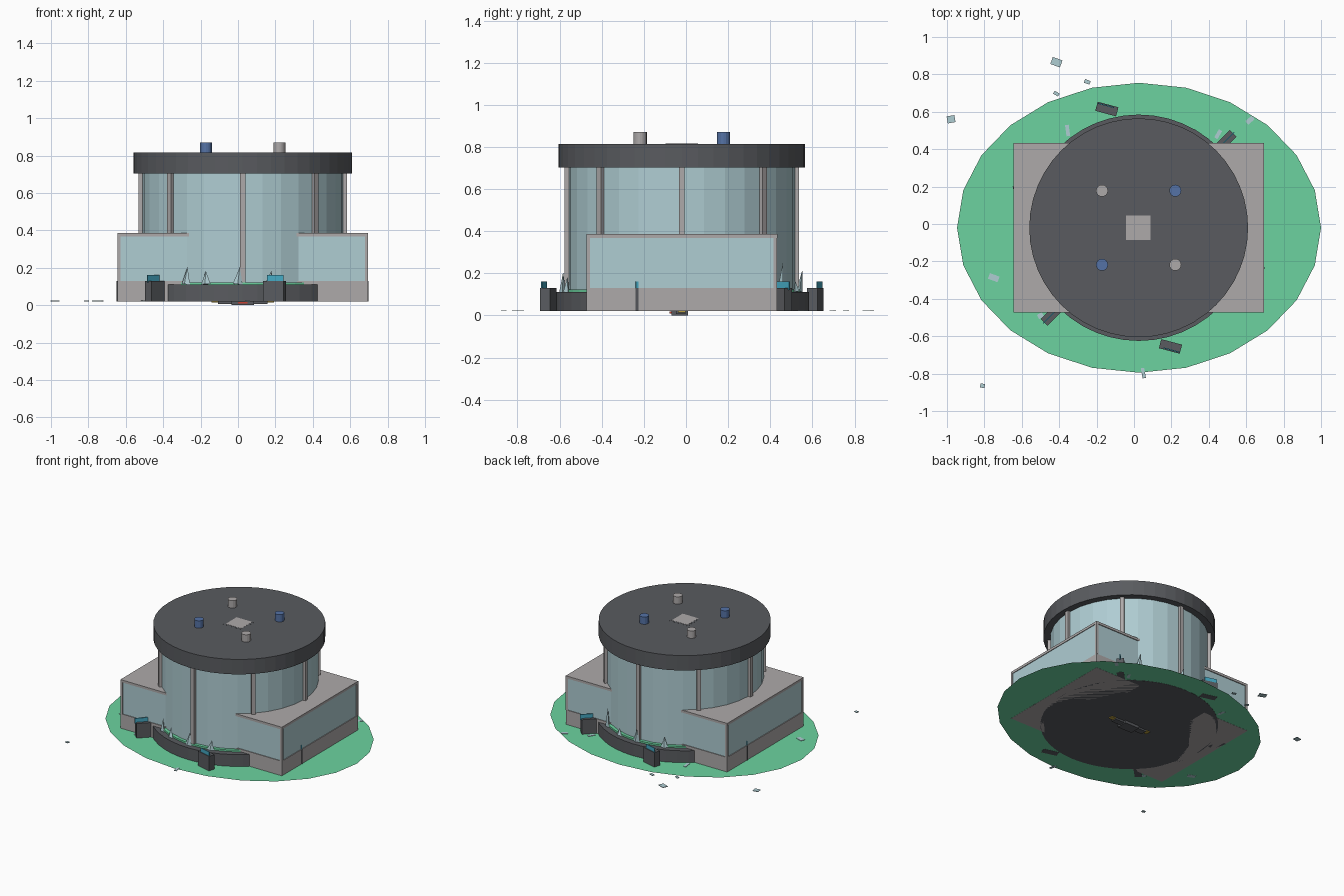
import bpy, bmesh, math, random
from mathutils import Matrix, Vector

if "Cube" in bpy.data.objects:
    bpy.data.objects.remove(bpy.data.objects["Cube"])

random.seed(4)
CX, CY, FLOOR = 0.025, -0.02, 0.02


def material(name, *rgb):
    m = bpy.data.materials.new(name)
    m.diffuse_color = (*rgb, 1)
    m.use_nodes = True
    m.node_tree.nodes["Principled BSDF"].inputs["Base Color"].default_value = m.diffuse_color
    return m


DARK = material("charcoal", 0.1, 0.105, 0.115)
GLASS = material("pale_glass", 0.43, 0.61, 0.65)
STONE = material("warm_grey", 0.42, 0.4, 0.4)
GREEN = material("green", 0.15, 0.65, 0.35)
BLUE = material("blue", 0.09, 0.17, 0.38)
CYAN = material("cyan", 0.06, 0.4, 0.55)
YELLOW = material("yellow", 0.5, 0.35, 0.05)
RED = material("red", 0.6, 0.05, 0.03)


def finish(name, bm, mat):
    mesh = bpy.data.meshes.new(name)
    bm.to_mesh(mesh)
    bm.free()
    ob = bpy.data.objects.new(name, mesh)
    bpy.context.collection.objects.link(ob)
    if mat:
        mesh.materials.append(mat)
    return ob


def box(name, x, y, z0, z1, sx, sy, mat, rot=0):
    bm = bmesh.new()
    bmesh.ops.create_cube(bm, size=1)
    bm.transform(Matrix.Diagonal((sx, sy, z1 - z0, 1)))
    ob = finish(name, bm, mat)
    ob.location = (x, y, (z0 + z1) / 2)
    ob.rotation_euler.z = rot
    return ob


def cyl(name, r, z0, z1, mat, n=48, x=CX, y=CY, r2=None, caps=True):
    bm = bmesh.new()
    bmesh.ops.create_cone(bm, cap_ends=caps, segments=n, radius1=r,
                          radius2=r if r2 is None else r2, depth=z1 - z0)
    ob = finish(name, bm, mat)
    ob.location = (x, y, (z0 + z1) / 2)
    return ob


# oval lawn sheet
bm = bmesh.new()
bmesh.ops.create_circle(bm, cap_ends=True, segments=24, radius=1)
bm.transform(Matrix.Diagonal((0.973, 0.775, 1, 1)))
lawn = finish("oval_lawn", bm, GREEN)
lawn.location = (CX + 0.002, CY, FLOOR + 0.001)

# round base, green floor, glass drum and roof
cyl("base_plinth", 0.605, FLOOR, 0.11, DARK)
cyl("green_floor", 0.56, 0.11, 0.122, GREEN)
cyl("glass_drum", 0.538, 0.12, 0.705, GLASS, n=32, caps=False)
cyl("roof", 0.585, 0.703, 0.815, DARK)
box("roof_hatch_frame", CX - 0.003, CY, 0.81, 0.8155, 0.155, 0.155, DARK)
box("roof_hatch", CX - 0.003, CY, 0.81, 0.8165, 0.13, 0.13, STONE)

# mullions around the drum
for i in range(8):
    a = i * math.pi / 4
    box(f"mullion_{i}", CX + 0.545 * math.cos(a), CY + 0.545 * math.sin(a),
        0.11, 0.703, 0.025, 0.028, STONE, a)

# roof vents
for sx in (-1, 1):
    for sy in (-1, 1):
        cyl(f"roof_vent_{sx}_{sy}", 0.032, 0.815, 0.87, BLUE if sx * sy > 0 else STONE,
            n=16, x=CX + 0.196 * sx, y=CY + 0.198 * sy)

# square side wings: solid skirt, glazing, roof slab and corner posts
for s, side in ((-1, "left"), (1, "right")):
    x = CX + s * 0.4775
    box(f"{side}_wing_skirt", x, CY, FLOOR, 0.13, 0.385, 0.905, STONE)
    box(f"{side}_wing_glass", x, CY, 0.13, 0.37, 0.375, 0.895, GLASS)
    box(f"{side}_wing_roof", x, CY, 0.368, 0.386, 0.385, 0.907, STONE)
    for t in (-1, 1):
        box(f"{side}_wing_post_{t}", CX + s * 0.662, CY + t * 0.4445,
            0.13, 0.37, 0.017, 0.017, STONE)

# consoles with thin upright screens around the plinth
for i in range(6):
    a = math.radians(45 + 60 * i)
    rot = math.pi / 2 - a
    c, s = math.cos(a), math.sin(a)
    box(f"console_{i}", CX + 0.657 * c, CY + 0.657 * s, FLOOR, 0.13, 0.115, 0.05, DARK, rot)
    box(f"console_screen_{i}", CX + 0.677 * c, CY + 0.677 * s, 0.12, 0.16,
        0.09, 0.006, CYAN, rot)

# broken glass spikes standing round the drum
heights = (0.09, 0.07, 0.14, 0.05, 0.1, 0.075)
for i in range(20):
    a = math.radians(-90 + 18 * i + random.uniform(-4, 4))
    h = heights[i % 6]
    spike = cyl(f"glass_spike_{i}", 0.026, 0.0, h, GLASS, n=4, r2=0.001,
                x=CX + 0.565 * math.cos(a), y=CY + 0.565 * math.sin(a))
    spike.location.z = 0.112 + h / 2
    spike.rotation_euler = (random.uniform(-0.15, 0.15), random.uniform(-0.15, 0.15), a)
    spike.scale.x = 0.6

# loose shards lying flat on the ground
shards = [(-0.978, 0.56, 0.042, 0.038, 10), (-0.415, 0.865, 0.055, 0.04, -20),
          (-0.415, 0.697, 0.03, 0.018, -30), (-0.25, 0.76, 0.032, 0.02, -20),
          (0.62, 0.555, 0.045, 0.025, 40), (-0.75, -0.287, 0.055, 0.032, -20),
          (-0.81, -0.865, 0.024, 0.022, -10), (0.05, -0.797, 0.018, 0.055, 10),
          (-0.355, 0.5, 0.02, 0.06, 8), (0.45, 0.48, 0.02, 0.05, -30),
          (-0.5, -0.49, 0.03, 0.025, 30)]
for i, (x, y, w, d, deg) in enumerate(shards):
    box(f"ground_shard_{i}", x, y, FLOOR, FLOOR + 0.004, w, d, GLASS, math.radians(deg))

# small hardware under the floor
box("underside_bar", CX, CY - 0.005, 0.007, FLOOR, 0.265, 0.045, DARK)
box("underside_block", CX, CY - 0.01, 0.0, FLOOR, 0.12, 0.08, DARK)
box("underside_lamp", CX, CY - 0.048, 0.008, 0.018, 0.05, 0.02, RED)
for s in (-1, 1):
    box(f"underside_tag_{s}", CX + s * 0.15, CY, 0.014, FLOOR, 0.035, 0.035, YELLOW)
